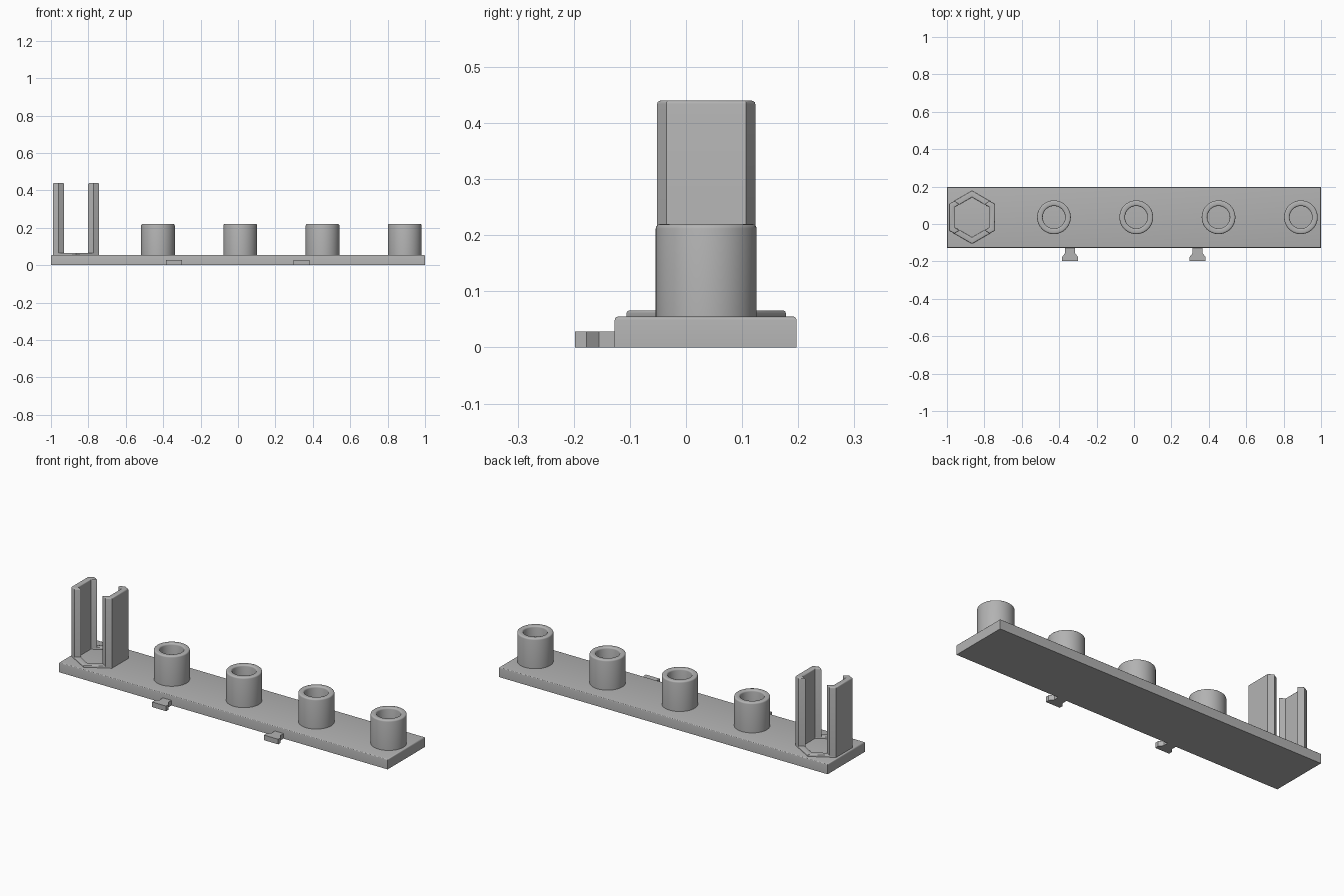
import bpy, bmesh
from math import cos, sin, pi, radians

if "Cube" in bpy.data.objects:
    bpy.data.objects.remove(bpy.data.objects["Cube"])

grey = bpy.data.materials.new("mid_grey")
grey.use_nodes = True
GREY = (0.45, 0.45, 0.45, 1)
grey.diffuse_color = GREY
grey.node_tree.nodes["Principled BSDF"].inputs["Base Color"].default_value = GREY

PLATE_TOP = 0.055


def extruded(name, outer, z0, z1, inner=None, bevel=0.0, smooth=False):
    """Upright prism from an outline; a matching inner outline makes it a ring."""
    bm = bmesh.new()

    def level(points, z):
        return [bm.verts.new((x, y, z)) for x, y in points]

    def bridge(a, b):
        for i in range(len(a)):
            j = (i + 1) % len(a)
            bm.faces.new((a[i], a[j], b[j], b[i]))

    low, high = level(outer, z0), level(outer, z1)
    bridge(low, high)
    if inner:
        low_in, high_in = level(inner, z0), level(inner, z1)
        bridge(high_in, low_in)
        bridge(high, high_in)
        bridge(low_in, low)
    else:
        bm.faces.new(high)
        bm.faces.new(low[::-1])
    bmesh.ops.recalc_face_normals(bm, faces=bm.faces)
    if bevel:
        rim = [e for e in bm.edges
               if all(abs(v.co.z - z1) < 1e-5 for v in e.verts)
               and e.calc_face_angle(0) > 0.1]
        bmesh.ops.bevel(bm, geom=rim, offset=bevel, segments=3,
                        profile=0.5, affect='EDGES')
    mesh = bpy.data.meshes.new(name)
    bm.to_mesh(mesh)
    bm.free()
    mesh.materials.append(grey)
    obj = bpy.data.objects.new(name, mesh)
    bpy.context.collection.objects.link(obj)
    if smooth:
        bpy.ops.object.select_all(action='DESELECT')
        obj.select_set(True)
        bpy.context.view_layer.objects.active = obj
        bpy.ops.object.shade_smooth_by_angle(angle=radians(35))
    return obj


def polygon(cx, cy, radius, sides):
    return [(cx + radius * sin(2 * pi * i / sides),
             cy + radius * cos(2 * pi * i / sides)) for i in range(sides)]


# Base plate
extruded("base_plate", [(-1, -0.127), (1, -0.127), (1, 0.197), (-1, 0.197)],
         0, PLATE_TOP, bevel=0.006, smooth=True)

# Row of hollow round posts
for i in range(4):
    x = -0.428 + 0.44 * i
    extruded(f"round_post_{i + 1}", polygon(x, 0.036, 0.09, 64), PLATE_TOP, 0.22,
             inner=polygon(x, 0.036, 0.06, 64), bevel=0.008, smooth=True)

# Hexagonal holder: low ring and two tall clasping walls
HX, HY = -0.866, 0.036
extruded("hex_ring", polygon(HX, HY, 0.142, 6), PLATE_TOP, 0.066,
         inner=polygon(HX, HY, 0.107, 6), bevel=0.005, smooth=True)

half = [(0.065, 0.0695), (0.094, 0.0875), (0.123, 0.071)]
inner_corner = (0.093, 0.0535)
section = (half + [(x, -y) for x, y in reversed(half)]
           + [(inner_corner[0], -inner_corner[1]), inner_corner])
for side, sign in (("left", 1), ("right", -1)):
    extruded(f"holder_wall_{side}", [(HX + sign * x, HY + y) for x, y in section],
             PLATE_TOP, 0.44, bevel=0.006, smooth=True)

# Flared connector tabs on the front edge
tab = [(0.026, -0.12), (0.026, -0.155), (0.043, -0.177), (0.043, -0.198)]
for side, cx in (("left", 0.34), ("right", -0.342)):
    extruded(f"connector_tab_{side}",
             [(cx + x, y) for x, y in tab] + [(cx - x, y) for x, y in reversed(tab)],
             0, 0.028)
